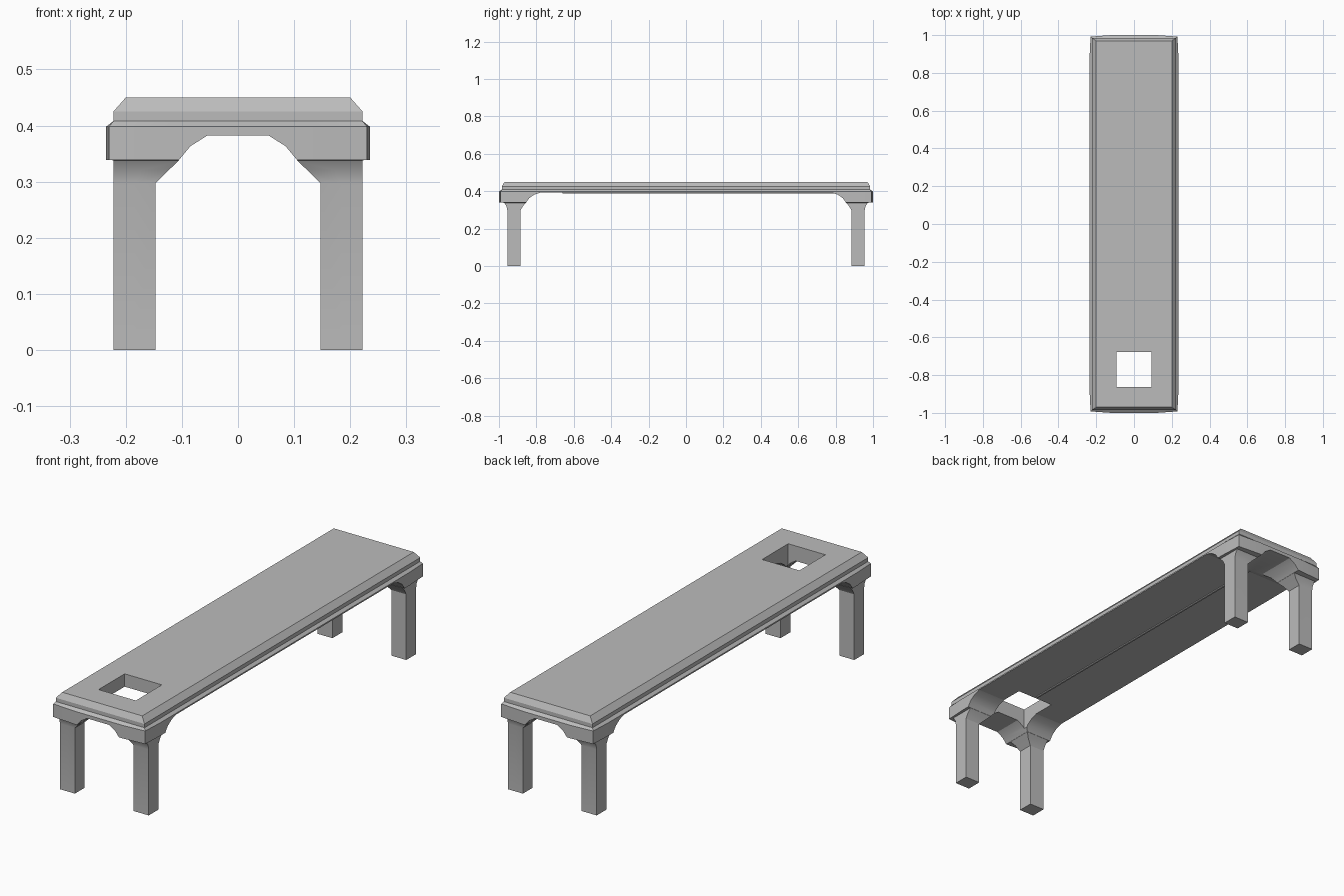
import bpy
import bmesh
import math

if "Cube" in bpy.data.objects:
    bpy.data.objects.remove(bpy.data.objects["Cube"], do_unlink=True)

stone = bpy.data.materials.new("stone_grey")
stone.use_nodes = True
GREY = (0.5, 0.5, 0.5, 1)
stone.diffuse_color = GREY
stone.node_tree.nodes["Principled BSDF"].inputs["Base Color"].default_value = GREY


def loft(bm, rings, cap_start=True):
    """Join closed rings of points with quads and cap both ends."""
    loops = [[bm.verts.new(p) for p in ring] for ring in rings]
    n = len(loops[0])
    for low, high in zip(loops, loops[1:]):
        for i in range(n):
            j = (i + 1) % n
            bm.faces.new((low[i], low[j], high[j], high[i]))
    bm.faces.new(loops[0][::-1])
    bm.faces.new(loops[-1])


def finish(name, bm):
    bmesh.ops.remove_doubles(bm, verts=bm.verts, dist=1e-5)
    bmesh.ops.recalc_face_normals(bm, faces=bm.faces)
    mesh = bpy.data.meshes.new(name)
    bm.to_mesh(mesh)
    bm.free()
    mesh.materials.append(stone)
    obj = bpy.data.objects.new(name, mesh)
    bpy.context.collection.objects.link(obj)
    return obj


def box(name, x0, x1, y0, y1, z0, z1):
    bm = bmesh.new()
    loft(bm, [[(x0, y0, z), (x1, y0, z), (x1, y1, z), (x0, y1, z)] for z in (z0, z1)])
    return finish(name, bm)


# Slightly bowed outline of one corner of the apron
BOW = [(0.235, 0.89), (0.23, 0.992), (0.12, 1.0)]


def outline(corner, z):
    """Repeat the points of one corner around all four corners."""
    pts = []
    for sx, sy, step in ((1, 1, 1), (-1, 1, -1), (-1, -1, 1), (1, -1, -1)):
        pts += [(sx * x, sy * y, z) for x, y in corner[::step]]
    return pts


def rect(x, y, z):
    return outline([(x, y - 0.1), (x, y), (x - 0.1, y)], z)


# Table top with stepped and bevelled rim
bm = bmesh.new()
loft(bm, [outline(BOW, 0.392), outline(BOW, 0.398), rect(0.222, 0.985, 0.408),
          rect(0.222, 0.985, 0.425), rect(0.2, 0.97, 0.45)])
table_top = finish("table_top", bm)


# Legs that flare into the arched apron, one half of an end
def leg_ring(z, x0, y0, y1):
    x1 = 0.222
    return [(x0, y0, z), (x1, y0, z), (x1, (y0 + y1) / 2, z), (x1, y1, z),
            ((x0 + x1) / 2, y1, z), (x0, y1, z)]


def apron_ring(z, x0, y0):
    return [(x0, y0, z), (BOW[0][0], y0, z)] + [(x, y, z) for x, y in BOW] + [(x0, 1.0, z)]


def end_frame(name, sy):
    bm = bmesh.new()
    loft(bm, [
        leg_ring(0, 0.147, 0.885, 0.955), leg_ring(0.297, 0.147, 0.885, 0.955),
        leg_ring(0.32, 0.124, 0.872, 0.96), leg_ring(0.338, 0.105, 0.855, 0.972),
        apron_ring(0.339, 0.105, 0.855), apron_ring(0.363, 0.085, 0.838),
        apron_ring(0.382, 0.055, 0.81), apron_ring(0.382, 0, 0.81),
        apron_ring(0.392, 0, 0.78)])
    bmesh.ops.remove_doubles(bm, verts=bm.verts, dist=1e-5)
    middle = [f for f in bm.faces if all(abs(v.co.x) < 1e-5 for v in f.verts)]
    bmesh.ops.delete(bm, geom=middle, context="FACES")
    # Mirror the half across the middle and turn it to its own end
    copy = bmesh.ops.duplicate(bm, geom=bm.verts[:] + bm.edges[:] + bm.faces[:])["geom"]
    for v in copy:
        if isinstance(v, bmesh.types.BMVert):
            v.co.x *= -1
    for v in bm.verts:
        v.co.y *= sy
    return finish(name, bm)


front_frame = end_frame("front_legs_and_apron", -1)
back_frame = end_frame("back_legs_and_apron", 1)

# Thin rib along the underside
rib = box("underside_rib", -0.004, 0.004, -0.66, 0.8, 0.387, 0.396)

# Square opening near the front end
cutter = box("opening_cutter", -0.093, 0.093, -0.863, -0.677, 0.3, 0.6)
cutter.hide_render = True
for obj in (table_top, front_frame):
    cut = obj.modifiers.new("opening", "BOOLEAN")
    cut.operation = "DIFFERENCE"
    cut.solver = "EXACT"
    cut.object = cutter
    bpy.context.view_layer.objects.active = obj
    bpy.ops.object.modifier_apply(modifier=cut.name)
bpy.data.objects.remove(cutter, do_unlink=True)

# Smooth the arches and keep the corners crisp
for obj in (table_top, front_frame, back_frame, rib):
    bpy.ops.object.select_all(action="DESELECT")
    obj.select_set(True)
    bpy.context.view_layer.objects.active = obj
    bpy.ops.object.shade_smooth_by_angle(angle=math.radians(25))
